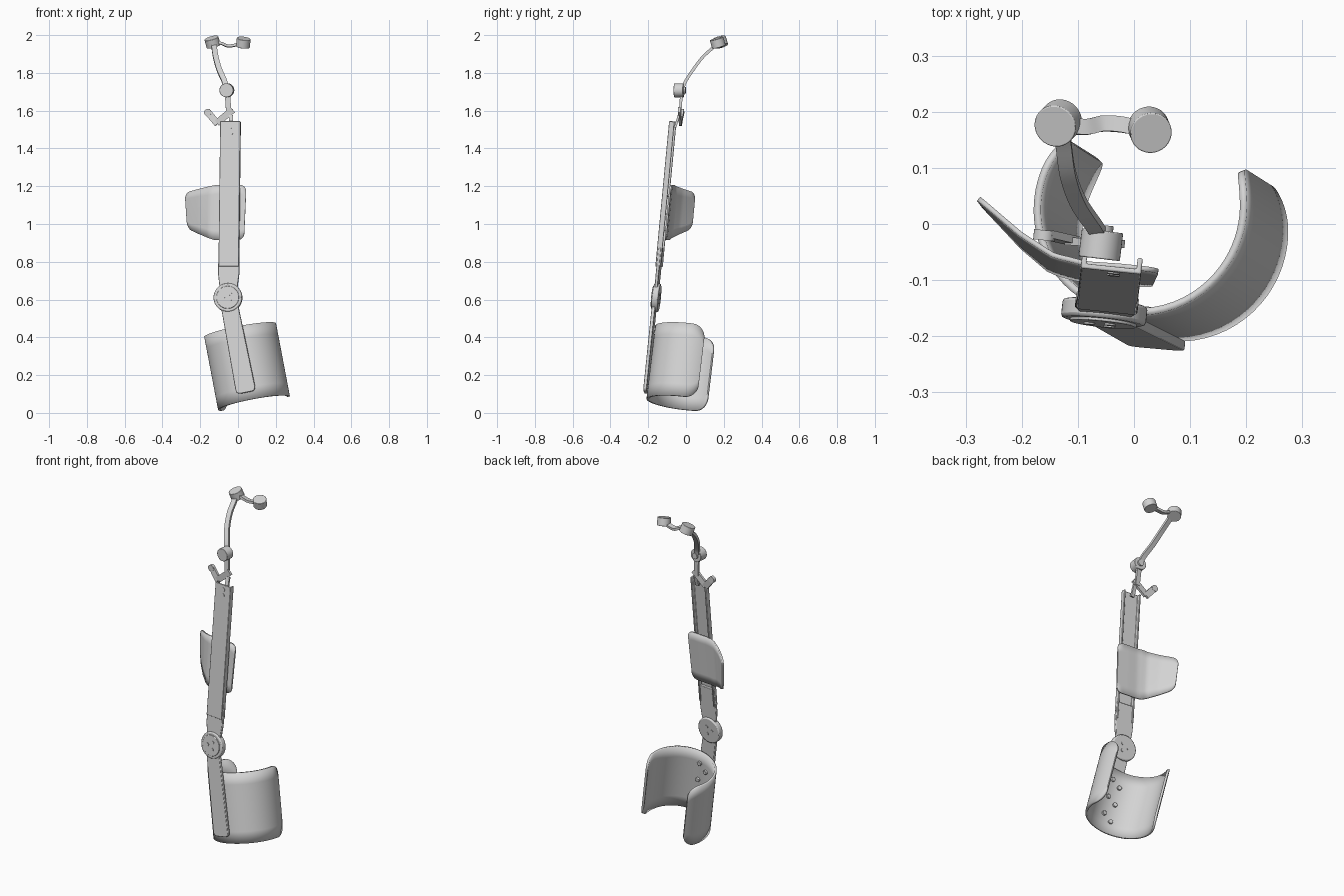
import bpy, bmesh, math
from mathutils import Vector, Matrix

if "Cube" in bpy.data.objects:
    bpy.data.objects.remove(bpy.data.objects["Cube"])

V = Vector
GREY = bpy.data.materials.new("light_grey_metal")
GREY.diffuse_color = (0.66, 0.66, 0.66, 1)
GREY.use_nodes = True
GREY.node_tree.nodes["Principled BSDF"].inputs["Base Color"].default_value = GREY.diffuse_color
TWIST = V((math.cos(math.radians(-6)), math.sin(math.radians(-6)), 0))


def finish(name, bm, mat=None):
    bmesh.ops.recalc_face_normals(bm, faces=bm.faces)
    if mat is not None:
        bm.transform(mat)
    me = bpy.data.meshes.new(name)
    bm.to_mesh(me)
    bm.free()
    me.materials.append(GREY)
    ob = bpy.data.objects.new(name, me)
    bpy.context.collection.objects.link(ob)
    return ob


def frame(origin, end):
    """Local z runs along the member, x across it, y to its back."""
    z = (V(end) - V(origin)).normalized()
    x = (TWIST - z * TWIST.dot(z)).normalized()
    m = Matrix((x, z.cross(x), z)).transposed().to_4x4()
    m.translation = V(origin)
    return m


def prism(name, pts, extrude, mat=None, radius=0.0, edge=0.0):
    bm = bmesh.new()
    face = bm.faces.new([bm.verts.new(p) for p in pts])
    if radius:
        bmesh.ops.bevel(bm, geom=bm.verts[:], offset=radius, segments=5,
                        profile=0.5, affect='VERTICES')
    res = bmesh.ops.extrude_face_region(bm, geom=bm.faces[:])
    bmesh.ops.translate(bm, vec=V(extrude),
                        verts=[g for g in res['geom'] if isinstance(g, bmesh.types.BMVert)])
    ob = finish(name, bm, mat)
    if edge:
        b = ob.modifiers.new("edge", 'BEVEL')
        b.width, b.segments, b.limit_method = edge, 2, 'ANGLE'
        b.angle_limit = math.radians(50)
    return ob


def plate(name, outline, y0, depth, mat, radius=0.0, edge=0.0):
    return prism(name, [(x, y0, z) for x, z in outline], (0, depth, 0), mat, radius, edge)


def drum(name, centre, axis, radius, length, sides=40, edge=0.0):
    bm = bmesh.new()
    bmesh.ops.create_cone(bm, cap_ends=True, segments=sides, radius1=radius,
                          radius2=radius, depth=length)
    m = V(axis).to_track_quat('Z', 'Y').to_matrix().to_4x4()
    m.translation = V(centre)
    ob = finish(name, bm, m)
    if edge:
        b = ob.modifiers.new("edge", 'BEVEL')
        b.width, b.segments, b.limit_method = edge, 2, 'ANGLE'
    return ob


def strip(name, path, side, width, thick, steps=8):
    """Flat bar swept along a smooth path."""
    p = [V(q) for q in path]
    p = [2 * p[0] - p[1]] + p + [2 * p[-1] - p[-2]]
    pts = []
    for i in range(1, len(p) - 2):
        for k in range(steps):
            t = k / steps
            a, b, c, d = p[i - 1:i + 3]
            pts.append(0.5 * (2 * b + (c - a) * t + (2 * a - 5 * b + 4 * c - d) * t * t
                              + (3 * b - a - 3 * c + d) * t ** 3))
    pts.append(p[-2])
    bm, rings = bmesh.new(), []
    for i, q in enumerate(pts):
        t = (pts[min(i + 1, len(pts) - 1)] - pts[max(i - 1, 0)]).normalized()
        s = (V(side) - t * t.dot(V(side))).normalized()
        n = t.cross(s)
        rings.append([bm.verts.new(q + s * a * width / 2 + n * b * thick / 2)
                      for a, b in ((-1, -1), (1, -1), (1, 1), (-1, 1))])
    for r0, r1 in zip(rings, rings[1:]):
        for j in range(4):
            bm.faces.new((r0[j], r0[j - 1], r1[j - 1], r1[j]))
    bm.faces.new(rings[0])
    bm.faces.new(rings[-1])
    return finish(name, bm)


def shell(name, length, surface, radius, thick, cols, rows=6):
    """Curved sheet with rounded corners; surface(s, v) with v in -1..1."""
    bm, grid = bmesh.new(), []
    for i in range(cols + 1):
        s = length * (0.5 - 0.5 * math.cos(math.pi * i / cols))
        d = min(s, length - s)
        cut = radius - math.sqrt(max(0, radius ** 2 - max(0, radius - d) ** 2))
        grid.append([bm.verts.new(surface(s, -1 + 2 * j / rows, cut)) for j in range(rows + 1)])
    for a, b in zip(grid, grid[1:]):
        for j in range(rows):
            bm.faces.new((a[j], b[j], b[j + 1], a[j + 1]))
    ob = finish(name, bm)
    m = ob.modifiers.new("thickness", 'SOLIDIFY')
    m.thickness, m.offset = thick, 0
    return ob


# Long channel beam, open to the back
beam = frame((-0.05, -0.157, 0.775), (-0.041, -0.084, 1.545))
W, D, T = 0.054, 0.029, 0.009
prism("channel_beam", [(x, y, 0) for x, y in
      ((-W, 0), (W, 0), (W, D), (W - T, D), (W - T, T), (T - W, T), (T - W, D), (-W, D))],
      (0, 0, 0.773), beam, edge=0.003)
for z in (0.712, 0.746):
    drum("beam_screw", beam @ V((0.005, 0, z)), beam.col[1].to_3d(), 0.011, 0.005, 20)

# Plate linking the beam to the knee joint
plate("knee_plate", [(-0.056, 0.1), (-0.056, -0.04), (-0.04, -0.17), (0.04, -0.17),
                     (0.056, -0.04), (0.056, 0.1)], 0.006, 0.016, beam, edge=0.003)

# Round knee joint with raised ring and three screws
knee = frame((-0.053, -0.157, 0.61), (-0.048, -0.142, 0.77))
ky = knee.col[1].to_3d()
drum("knee_joint", knee @ V((0, 0, 0)), ky, 0.076, 0.034, 48, 0.006)
drum("knee_cover", knee @ V((0, -0.018, 0)), ky, 0.06, 0.008, 48, 0.002)
for side in (-0.023, 0.018):
    for k in range(3):
        a = math.radians(60 + 120 * k)
        drum("knee_screw", knee @ V((0.024 * math.cos(a), side, 0.024 * math.sin(a))),
             ky, 0.01, 0.004, 16)

# Lower strut down the front of the cuff
strut = frame((0.043, -0.217, 0.108), (-0.053, -0.166, 0.61))
plate("lower_strut", [(-0.053, 0), (0.053, 0), (0.045, 0.51), (-0.045, 0.51)],
      -0.006, 0.018, strut, 0.024, 0.003)

# Open calf cuff
R = 0.187
axis = V((-0.19, 0.12, 1)).normalized()
cuff = Matrix.Identity(3)
cx = (V((1, 0, 0)) - axis * axis.x).normalized()
cy = axis.cross(cx)
mid = V((0.048, 0.006, 0.245))
A0, A1 = math.radians(137), math.radians(382)


def cuff_point(s, v, cut):
    a = A0 + s / R
    return mid + cx * R * math.cos(a) + cy * R * math.sin(a) + axis * v * (0.198 - cut)


shell("calf_cuff", (A1 - A0) * R, cuff_point, 0.07, 0.013, 64)

# Cuff screws on the inside wall
for deg in (252, 268):
    for h in (-0.11, 0.0, 0.11):
        a = math.radians(deg)
        out = cx * math.cos(a) + cy * math.sin(a)
        drum("cuff_screw", mid + out * (R - 0.01) + axis * (h + (deg - 260) * 0.002),
             out, 0.013, 0.014, 20, 0.002)

# Curved thigh pad behind the beam
PAD = [(-0.272, 0.038), (-0.2, -0.03), (-0.145, -0.07), (-0.09, -0.085), (-0.03, -0.089),
       (0.04, -0.096)]
PAD_LEN = sum((V(b) - V(a)).length for a, b in zip(PAD, PAD[1:]))


def pad_point(s, v, cut):
    k, rest = 0, s
    while k < len(PAD) - 2 and rest > (V(PAD[k + 1]) - V(PAD[k])).length:
        rest -= (V(PAD[k + 1]) - V(PAD[k])).length
        k += 1
    p = V(PAD[k]).lerp(V(PAD[k + 1]), rest / (V(PAD[k + 1]) - V(PAD[k])).length)
    t = min(1, s / (PAD_LEN * 0.55))
    top, low = 1.165 + 0.042 * t - cut, 0.975 - 0.06 * t + cut
    z = low + (top - low) * (v + 1) / 2
    return V((p.x + 0.07 * (1.06 - z) * (1 - t) + 0.045 * (z - 1.1) * t,
              p.y + 0.095 * (z - 1.06), z))


shell("thigh_pad", PAD_LEN, pad_point, 0.035, 0.009, 40)
for x, z in ((-0.035, 0.19), (0.035, 0.19), (0, 0.285), (-0.035, 0.38), (0.035, 0.38)):
    drum("pad_screw", beam @ V((x, 0.036, z)), beam.col[1].to_3d(), 0.007, 0.014, 16)

# Forked bracket above the beam
strip("bracket_left", [(-0.16, -0.018, 1.592), (-0.108, -0.03, 1.53)], (0.7, 0, 0.7), 0.036, 0.014, 1)
drum("bracket_end", (-0.16, -0.02, 1.59), (0.1, 1, 0), 0.019, 0.018, 24)
strip("bracket_right", [(-0.112, -0.03, 1.535), (-0.028, -0.036, 1.605)], (-0.7, 0, 0.7), 0.036, 0.014, 1)
strip("bracket_tab", [(-0.036, -0.058, 1.51), (-0.038, -0.038, 1.575)], (1, 0, 0), 0.022, 0.012, 1)

# Hip link and round hip joint
strip("hip_link", [(-0.048, -0.032, 1.575), (-0.058, -0.022, 1.72)], (1, 0, 0), 0.028, 0.014, 1)
drum("hip_joint", (-0.059, -0.037, 1.708), (0.12, 1, 0), 0.037, 0.05, 36, 0.002)
drum("hip_pin", (-0.055, -0.01, 1.708), (0.12, 1, 0), 0.018, 0.016, 24)

# Curved arm up to the two drums
strip("curved_arm", [(-0.062, -0.018, 1.705), (-0.07, -0.005, 1.75), (-0.1, 0.04, 1.82),
                     (-0.118, 0.09, 1.885), (-0.126, 0.145, 1.935), (-0.13, 0.168, 1.957)],
      (1, 0, 0), 0.028, 0.016)
drum("left_drum", (-0.135, 0.18, 1.963), (-0.28, -0.28, 1), 0.038, 0.046, 36, 0.002)
drum("right_drum", (0.028, 0.168, 1.96), (0.12, -0.28, 1), 0.037, 0.046, 36, 0.002)
strip("drum_link", [(-0.115, 0.175, 1.963), (-0.085, 0.173, 1.955), (-0.055, 0.179, 1.943),
                    (-0.02, 0.177, 1.946), (0.01, 0.17, 1.957)], (0, 1, -0.1), 0.028, 0.014)

# Smooth round surfaces, keep hard edges
bpy.ops.object.select_all(action='SELECT')
bpy.context.view_layer.objects.active = bpy.context.scene.objects[0]
bpy.ops.object.shade_smooth_by_angle(angle=math.radians(30))
